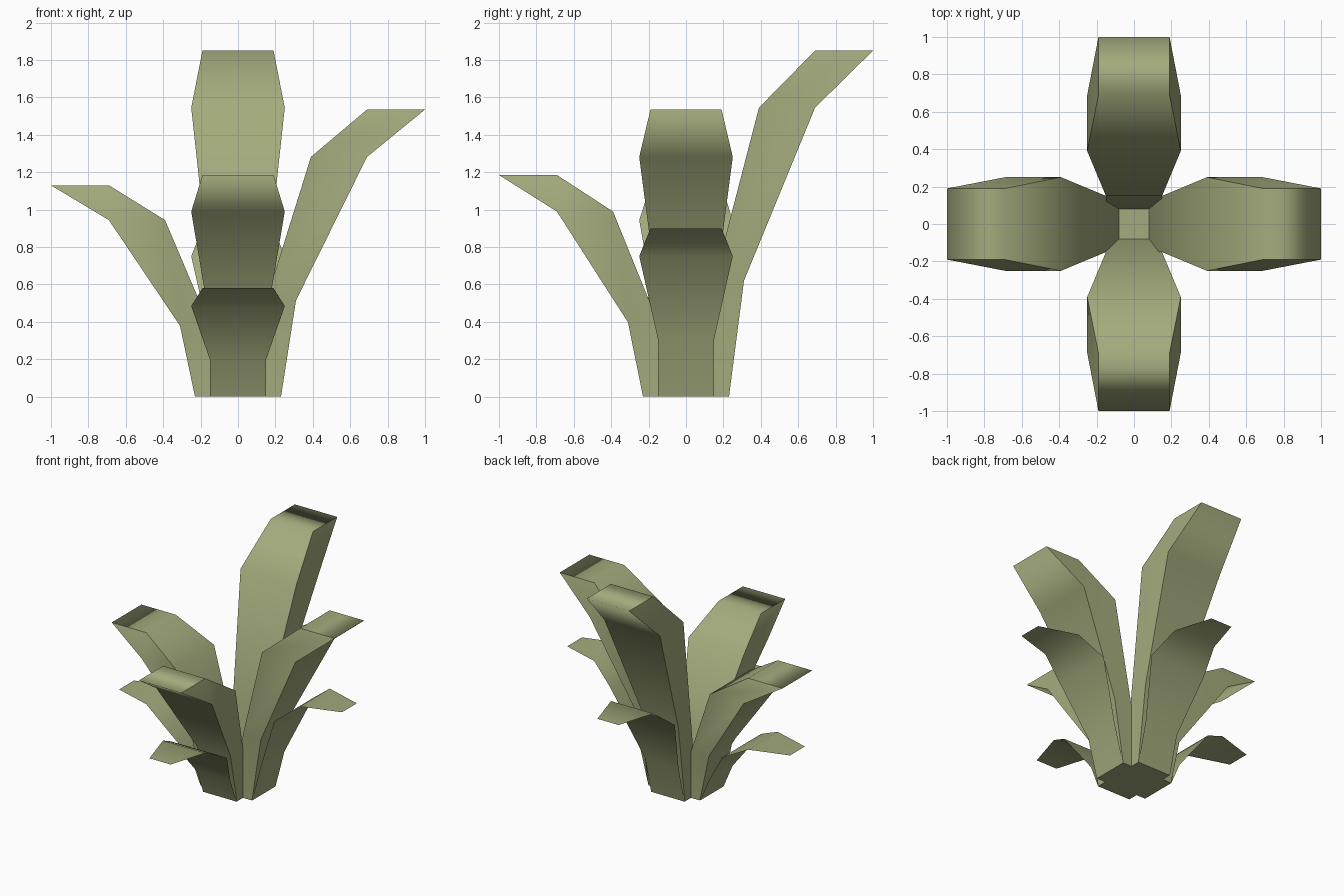
import bpy, bmesh
from math import radians
from mathutils import Matrix

cube = bpy.data.objects.get("Cube")
if cube:
    bpy.data.objects.remove(cube)

green = bpy.data.materials.new("sage_green")
green.use_nodes = True
COLOUR = (0.37, 0.41, 0.205, 1)
green.diffuse_color = COLOUR
green.node_tree.nodes["Principled BSDF"].inputs["Base Color"].default_value = COLOUR


def finish(name, bm, turn):
    bm.transform(Matrix.Rotation(radians(turn), 4, "Z"))
    mesh = bpy.data.meshes.new(name)
    bm.to_mesh(mesh)
    bm.free()
    mesh.materials.append(green)
    bpy.context.collection.objects.link(bpy.data.objects.new(name, mesh))


def thick_leaf(name, height, turn):
    """Stack of level rectangles leaning along +x: inner, outer, half width, height share."""
    sections = [(0.08, 0.23, 0.15, 0), (0.15, 0.31, 0.15, 0.335),
                (0.39, 0.69, 0.25, 0.835), (0.69, 1.0, 0.19, 1)]
    bm = bmesh.new()
    rings = [[bm.verts.new((x, y, share * height))
              for x, y in ((a, -w), (b, -w), (b, w), (a, w))]
             for a, b, w, share in sections]
    flanks = []
    for low, high in zip(rings, rings[1:]):
        for i in range(4):
            j = (i + 1) % 4
            face = bm.faces.new((low[i], low[j], high[j], high[i]))
            if i in (0, 2):
                flanks.append(face)
    bm.faces.new(reversed(rings[0]))
    bm.faces.new(rings[-1])
    # Soft along the length, crisp at the flanks and the foot
    for face in bm.faces:
        face.smooth = True
    for edge in bm.edges:
        flank_count = sum(f in flanks for f in edge.link_faces)
        at_foot = all(v in rings[0] for v in edge.verts)
        edge.smooth = flank_count != 1 and not at_foot
    finish(name, bm, turn)


def thin_leaf(name, height, turn):
    """Single bent sheet: reach, half width, height share."""
    stations = [(0.232, 0.15, 0), (0.312, 0.15, 0.34), (0.5, 0.25, 0.835),
                (0.69, 0.19, 1), (1.0, 0.095, 1)]
    bm = bmesh.new()
    rows = [[bm.verts.new((x, y, share * height)) for y in (-w, w)]
            for x, w, share in stations]
    for low, high in zip(rows, rows[1:]):
        bm.faces.new((low[0], low[1], high[1], high[0])).smooth = True
    finish(name, bm, turn)


# Four pairs of leaves: side, turn, thick leaf height, thin leaf height
for side, turn, tall, short in (("left", 0, 1.535, 0.9), ("back", 90, 1.85, 0.9),
                                ("right", 180, 1.13, 0.55), ("front", 270, 1.185, 0.58)):
    thick_leaf(side + "_thick_leaf", tall, turn)
    thin_leaf(side + "_thin_leaf", short, turn)

# Floor of the hollow between the leaves
floor = bmesh.new()
bmesh.ops.create_grid(floor, x_segments=1, y_segments=1, size=0.08)
finish("centre_floor", floor, 0)
